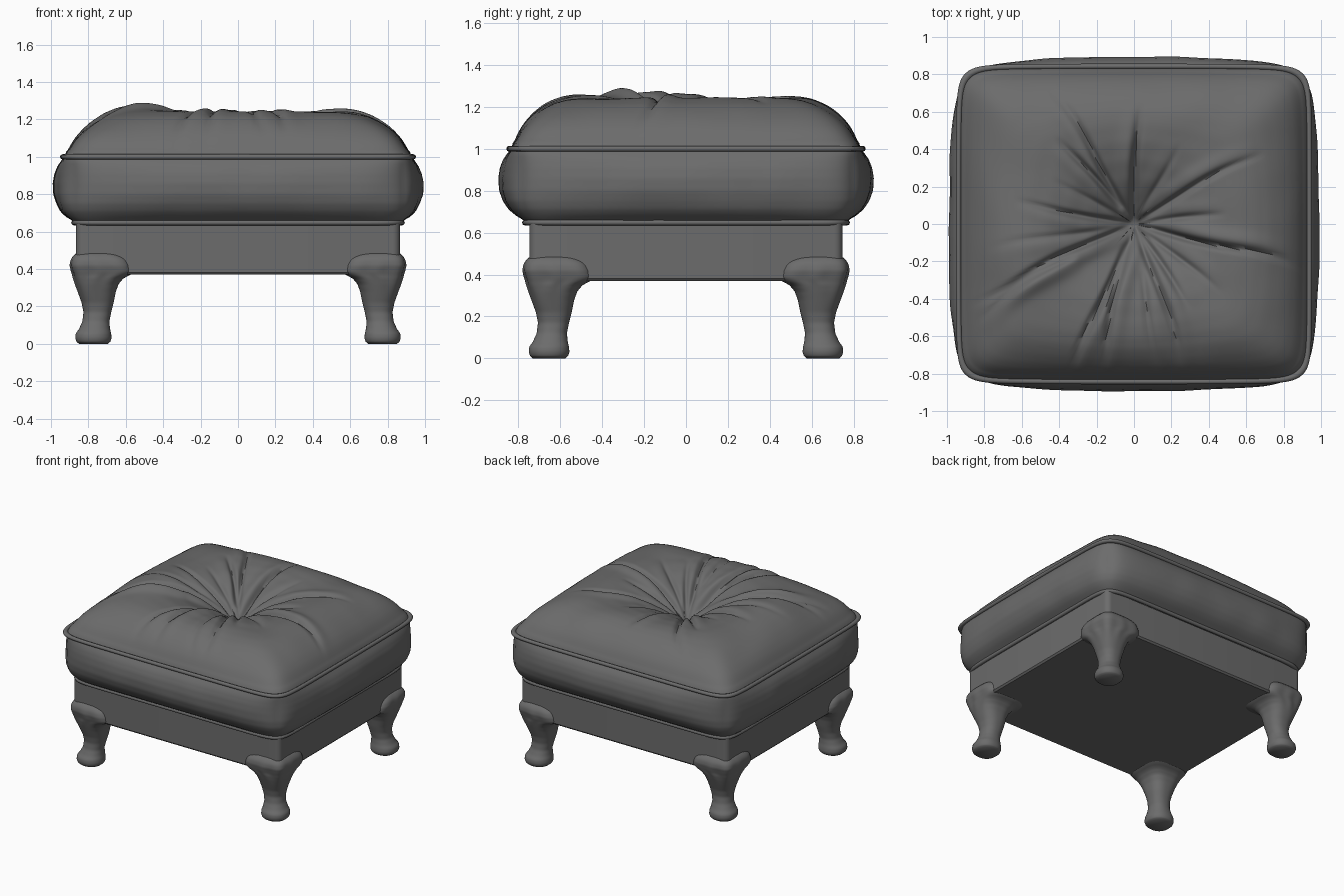
import bpy, bmesh, math
from mathutils import Vector, noise

if "Cube" in bpy.data.objects:
    bpy.data.objects.remove(bpy.data.objects["Cube"])

grey = bpy.data.materials.new("dark grey")
grey.diffuse_color = (0.15, 0.15, 0.15, 1)
grey.use_nodes = True
grey.node_tree.nodes["Principled BSDF"].inputs["Base Color"].default_value = grey.diffuse_color
N = 288  # points around the cushion


def loft(name, rings, closed=False, cap_start=False, cap_end=False, angle=40):
    """Skin a list of point loops into one smooth object."""
    bm = bmesh.new()
    loops = [[bm.verts.new(p) for p in r] for r in rings]
    pairs = list(zip(loops, loops[1:])) + ([(loops[-1], loops[0])] if closed else [])
    n = len(loops[0])
    for a, b in pairs:
        for i in range(n):
            j = (i + 1) % n
            bm.faces.new((a[i], a[j], b[j], b[i]))
    if cap_start:
        bm.faces.new(loops[0][::-1])
    if cap_end:
        bm.faces.new(loops[-1])
    bmesh.ops.recalc_face_normals(bm, faces=bm.faces)
    me = bpy.data.meshes.new(name)
    bm.to_mesh(me)
    bm.free()
    ob = bpy.data.objects.new(name, me)
    bpy.context.collection.objects.link(ob)
    me.materials.append(grey)
    bpy.ops.object.select_all(action='DESELECT')
    ob.select_set(True)
    bpy.context.view_layer.objects.active = ob
    bpy.ops.object.shade_smooth_by_angle(angle=math.radians(angle))
    return ob


def lerp_table(table, t):
    """Smooth interpolation through rows (t, value, ...)."""
    for a, b in zip(table, table[1:]):
        if t <= b[0]:
            f = (t - a[0]) / (b[0] - a[0])
            return [p + (q - p) * f for p, q in zip(a[1:], b[1:])]
    return list(table[-1][1:])


def outline(i, hx, hy, bulge):
    """Pillow-shaped rectangle: softened corners, sides swelling in the middle."""
    q, f = divmod(i / N * 4, 1)
    w = 2 * f - 1
    u, v = [(1, w), (-w, 1), (-1, -w), (w, -1)][int(q)]
    k = (abs(u) ** 14 + abs(v) ** 14) ** (-1 / 14)
    swell = bulge * (1 - abs(w) ** 3)
    x, y = u * k * hx, v * k * hy
    if abs(u) == 1:
        x += u * swell
    else:
        y += v * swell
    return x, y


# cushion side band
band = [(0.64, 0.865, 0.755, 0.0), (0.66, 0.885, 0.775, 0.0), (0.68, 0.90, 0.79, 0.02),
        (0.71, 0.915, 0.81, 0.035), (0.75, 0.922, 0.825, 0.047), (0.80, 0.925, 0.83, 0.06),
        (0.86, 0.925, 0.83, 0.063), (0.91, 0.925, 0.83, 0.055), (0.95, 0.925, 0.83, 0.04),
        (0.98, 0.925, 0.83, 0.02), (1.0, 0.92, 0.825, 0.008)]
rings = []
for k in range(29):
    z = 0.64 + 0.36 * k / 28
    hx, hy, b = lerp_table(band, z)
    ring = []
    for i in range(N):
        x, y = outline(i, hx, hy, b)
        d = 1 + 0.008 * noise.noise(Vector((x * 5, y * 5, z * 3))) * math.sin(math.pi * k / 28)
        ring.append((x * d, y * d, z))
    rings.append(ring)
loft("cushion_side", rings, angle=60)

# tufted cushion top: (degrees, start radius, end radius, depth) of each fold
folds = [(121, 0.05, 0.85, 0.035), (130, 0.1, 0.62, 0.04), (89, 0.0, 0.65, 0.05),
         (31, 0.0, 0.8, 0.035), (8, 0.05, 0.5, 0.025), (-15, 0.0, 0.95, 0.045),
         (-38, 0.05, 0.6, 0.02), (-55, 0.0, 0.55, 0.03), (-70, 0.0, 0.85, 0.035),
         (-80, 0.25, 0.85, 0.02), (-104, 0.05, 0.85, 0.04), (-112, 0.1, 0.9, 0.045),
         (204, 0.0, 1.0, 0.04), (209, 0.35, 1.0, 0.035), (190, 0.1, 0.8, 0.015),
         (171, 0.0, 0.65, 0.035), (60, 0.05, 0.5, 0.015), (150, 0.05, 0.5, 0.015)]
dome = [(0.0, 1.0), (0.04, 1.02), (0.1, 1.06), (0.18, 1.11), (0.28, 1.165), (0.4, 1.21),
        (0.52, 1.235), (0.64, 1.243), (0.72, 1.235), (0.8, 1.21), (0.87, 1.17),
        (0.93, 1.12), (0.97, 1.065), (1.0, 1.0)]


def crease(x, y):
    r, a, h = math.hypot(x, y), math.atan2(y, x), 0
    for deg, r0, r1, depth in folds:
        wander = 0.06 * math.sin(r * 6 + deg)
        da = (a - math.radians(deg) - wander * r + math.pi) % (2 * math.pi) - math.pi
        if abs(da) > 1 or not r0 < r < r1:
            continue
        fade = math.sin(math.pi * ((r - r0) / (r1 - r0)) ** 0.7)
        d = da * r
        groove = math.exp(-(d / 0.017) ** 2)
        roll = math.exp(-((d - 0.05) / 0.04) ** 2)
        h += depth * fade * (0.45 * roll - 0.9 * groove)
    return h


rings = []
M = 64
for k in range(M):
    s = 1 - (k / M) ** 1.15 * 0.995
    z0 = sum(lerp_table(dome, min(1, max(0, s + o)))[0] for o in (-0.02, 0, 0.02)) / 3 if k else 1.0
    ring = []
    for i in range(N):
        ox, oy = outline(i, 0.92, 0.825, 0.008)
        l = math.hypot(ox, oy)
        f = s ** 1.3
        x = s * (ox * f + ox / l * 0.85 * (1 - f))
        y = s * (oy * f + oy / l * 0.85 * (1 - f))
        edge = min(1, (1 - s) * 8)
        z = z0 + edge * (crease(x, y) + 0.008 * noise.noise(Vector((x * 4, y * 4, 3))))
        z += edge * 0.03 * math.exp(-((x + 0.55) ** 2 + (y + 0.15) ** 2) / 0.06)
        ring.append((x, y, z))
    rings.append(ring)
loft("cushion_top", rings, cap_end=True, angle=60)


# piping cords round the seams
def cord(name, hx, hy, bulge, z, r):
    rs = []
    for k in range(8):
        a = k * math.pi / 4
        rs.append([(*outline(i, hx + r * math.cos(a), hy + r * math.cos(a), bulge),
                    z + r * math.sin(a)) for i in range(N)])
    loft(name, rs, closed=True, angle=60)


cord("upper_piping", 0.93, 0.835, 0.008, 1.0, 0.014)
cord("lower_piping", 0.878, 0.768, 0.0, 0.648, 0.014)


# wooden frame with rounded upright corners
def rounded_rect(hx, hy, r, z, seg=6):
    pts = []
    for q, (sx, sy) in enumerate([(1, 1), (-1, 1), (-1, -1), (1, -1)]):
        for k in range(seg + 1):
            a = (q + k / seg) * math.pi / 2
            pts.append((sx * (hx - r) + r * math.cos(a), sy * (hy - r) + r * math.sin(a), z))
    return pts


loft("frame", [rounded_rect(0.855, 0.735, 0.03, 0.37), rounded_rect(0.866, 0.746, 0.04, 0.382),
               rounded_rect(0.866, 0.746, 0.04, 0.645)], cap_start=True, cap_end=True)

# curved legs: (height, outer offset, inner offset from frame corner, squareness)
leg = [(0.0, -0.018, -0.172, 2.2), (0.012, -0.004, -0.186, 2.2), (0.03, 0.002, -0.192, 2.2),
       (0.055, 0.0, -0.19, 2.2), (0.08, -0.018, -0.184, 2.2), (0.12, -0.036, -0.18, 2.2),
       (0.17, -0.042, -0.19, 2.3), (0.22, -0.032, -0.203, 2.4), (0.28, -0.01, -0.215, 2.6),
       (0.32, 0.005, -0.23, 2.8), (0.35, 0.015, -0.255, 3.2), (0.37, 0.02, -0.295, 3.8),
       (0.385, 0.025, -0.31, 4), (0.42, 0.033, -0.30, 4), (0.45, 0.027, -0.285, 4),
       (0.47, 0.014, -0.26, 4), (0.485, -0.004, -0.22, 4)]
heights = sorted({round(k * 0.0097, 4) for k in range(51)} | {0.012})
for sx, sy, name in [(1, -1, "front_right_leg"), (-1, -1, "front_left_leg"),
                     (1, 1, "back_right_leg"), (-1, 1, "back_left_leg")]:
    rings = []
    for z in heights:
        out, inn, e = lerp_table(leg, z)
        c, r = (out + inn) / 2, (out - inn) / 2
        carve = 0.009 * math.exp(-((z - 0.38) / 0.07) ** 2)
        ring = []
        for i in range(64):
            a = 2 * math.pi * i / 64
            ca, sa = math.cos(a), math.sin(a)
            # leaf carving on the outward face of the knee
            facing = max(0, math.cos(a - math.pi / 4))
            rr = r - carve * facing * (1 - math.cos((a - math.pi / 4) * 9)) / 2
            k = rr * (abs(ca) ** e + abs(sa) ** e) ** (-1 / e)
            ring.append((sx * (0.868 + c + k * ca), sy * (0.748 + c + k * sa), z))
        rings.append(ring)
    loft(name, rings, cap_start=True, cap_end=True, angle=50)
